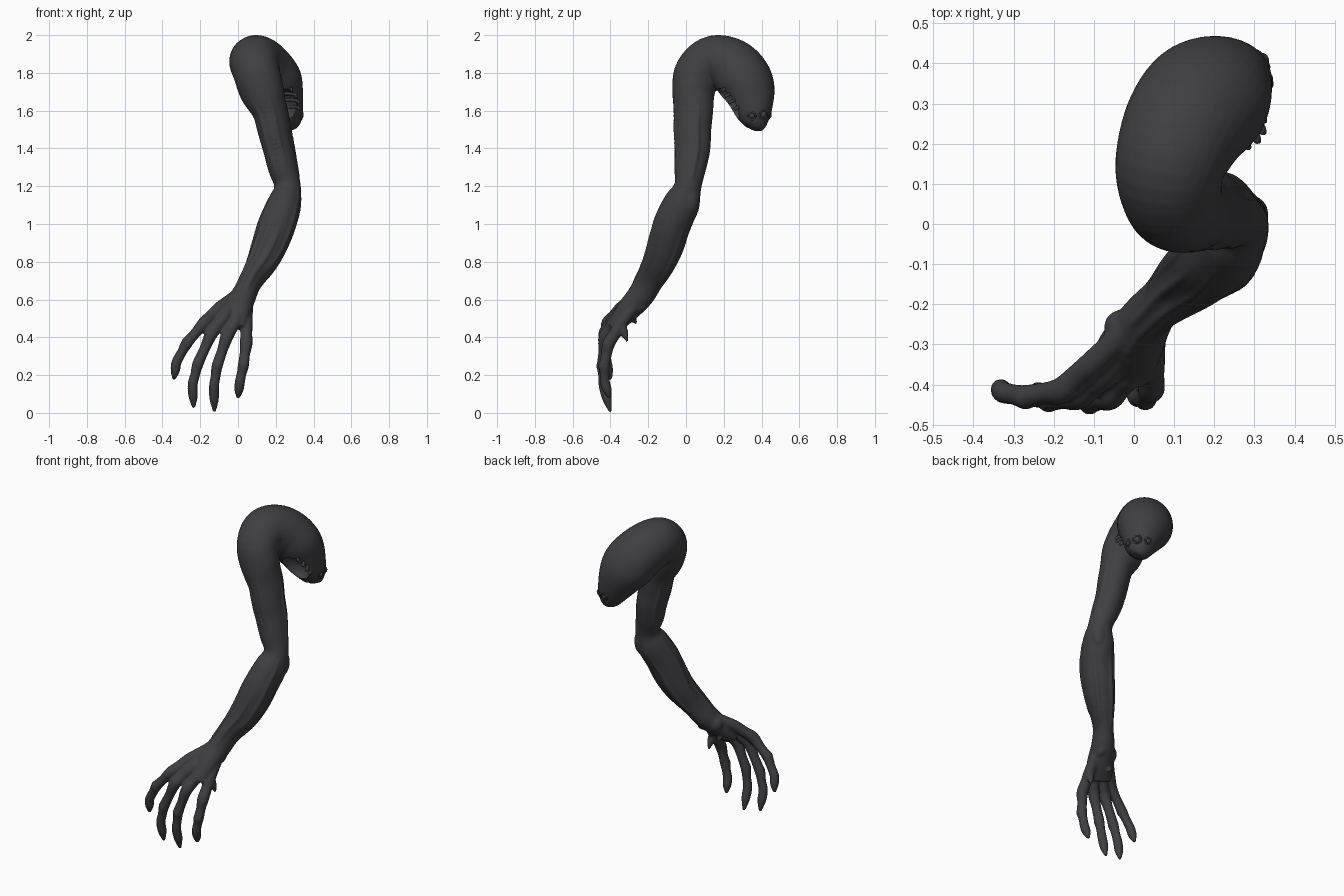
import bpy, bmesh, math
from mathutils import Vector, Matrix

if "Cube" in bpy.data.objects:
    bpy.data.objects.remove(bpy.data.objects["Cube"])

skin = bpy.data.materials.new("charcoal skin")
skin.diffuse_color = (0.05, 0.05, 0.055, 1)
skin.use_nodes = True
skin.node_tree.nodes["Principled BSDF"].inputs["Base Color"].default_value = skin.diffuse_color
LATERAL = Vector((1, -0.3, 0))


def smooth_path(pts, steps=6):
    """Catmull-Rom through rows of (x, y, z, side radius, depth radius)."""
    rows = []
    n = len(pts)
    for i in range(n - 1):
        p = [pts[max(0, min(n - 1, i + k))] for k in (-1, 0, 1, 2)]
        for s in range(steps):
            t = s / steps
            rows.append([0.5 * (2 * b + (c - a) * t + (2 * a - 5 * b + 4 * c - d) * t * t
                                + (3 * b - a - 3 * c + d) * t ** 3) for a, b, c, d in zip(*p)])
    return rows + [list(pts[-1])]


def frames(rows):
    out = []
    for i, r in enumerate(rows):
        t = Vector(rows[min(i + 1, len(rows) - 1)][:3]) - Vector(rows[max(i - 1, 0)][:3])
        t.normalize()
        l = LATERAL - t * LATERAL.dot(t)
        l.normalize()
        out.append((Vector(r[:3]), l, t.cross(l), max(r[3], 0.003), max(r[4], 0.003)))
    return out


def loft(bm, pts, sides=20, steps=6):
    fr = frames(smooth_path(pts, steps))
    rings = []
    for c, l, n, a, b in fr:
        rings.append([bm.verts.new(c + l * a * math.cos(k * math.tau / sides)
                                   + n * b * math.sin(k * math.tau / sides)) for k in range(sides)])
    for r, q in zip(rings, rings[1:]):
        for k in range(sides):
            j = (k + 1) % sides
            bm.faces.new((r[k], r[j], q[j], q[k]))
    bm.faces.new(rings[0][::-1])
    bm.faces.new(rings[-1])
    return fr


def tube(bm, pts, sides=10, steps=5):
    return loft(bm, [(*p[:3], p[3], p[3]) for p in pts], sides, steps)


def ball(bm, centre, size, rot=Matrix()):
    m = Matrix.Translation(centre) @ rot @ Matrix.Diagonal((*size, 1))
    bmesh.ops.create_icosphere(bm, subdivisions=3, radius=1, matrix=m)


def finish(bm, name):
    bmesh.ops.recalc_face_normals(bm, faces=bm.faces)
    me = bpy.data.meshes.new(name)
    bm.to_mesh(me)
    bm.free()
    ob = bpy.data.objects.new(name, me)
    bpy.context.collection.objects.link(ob)
    me.materials.append(skin)
    me.shade_smooth()
    return ob


def apply_all(ob):
    bpy.context.view_layer.objects.active = ob
    for m in list(ob.modifiers):
        bpy.ops.object.modifier_apply(modifier=m.name)


# Main limb: head tip, over the crown, down the arm to the palm
bm = bmesh.new()
limb = [
    (.285, .368, 1.50, .03, .028), (.275, .37, 1.53, .066, .062), (.243, .353, 1.62, .108, .112),
    (.19, .32, 1.74, .158, .145), (.13, .25, 1.83, .155, .147), (.09, .145, 1.86, .138, .138),
    (.098, .06, 1.80, .124, .122), (.128, .04, 1.70, .118, .112), (.168, .04, 1.60, .093, .105),
    (.19, .035, 1.50, .086, .10), (.213, .035, 1.40, .08, .095), (.236, .022, 1.30, .077, .086),
    (.262, .01, 1.20, .070, .072), (.247, -.022, 1.11, .088, .097), (.21, -.075, 1.0, .097, .098),
    (.175, -.105, .9, .092, .093), (.13, -.14, .8, .08, .083), (.070, -.193, .70, .058, .074),
    (.03, -.24, .62, .066, .07), (-.01, -.31, .54, .08, .06), (-.04, -.37, .46, .078, .036),
]
fr = loft(bm, limb, 32)

# Tendons lying on the skin: (angle, first row, last row, radius)
for ang, i0, i1, r in [(60, 84, 108, .014), (95, 80, 112, .015), (130, 82, 108, .013),
                       (20, 74, 100, .014), (165, 76, 100, .014), (240, 78, 104, .015),
                       (300, 80, 102, .014), (60, 42, 66, .012), (110, 40, 70, .013),
                       (330, 46, 72, .014), (200, 48, 70, .014)]:
    a = math.radians(ang)
    pts = []
    for i in range(i0, i1 + 1, 4):
        c, l, n, ra, rb = fr[i]
        p = c + (l * ra * math.cos(a) + n * rb * math.sin(a)) * 0.95
        pts.append((*p, r * (0.5 + 0.5 * math.sin(math.pi * (i - i0) / (i1 - i0)))))
    tube(bm, pts)

# Stitched ribs down the front of the upper arm
for k in range(11):
    t = k / 10
    ball(bm, (.15 + .055 * t, -.058 + .004 * t, 1.62 - .24 * t), (.024 - .012 * t, .011, .007))

# Elbow, wrist bumps
ball(bm, (.285, .025, 1.13), (.05, .048, .085))
ball(bm, (-.03, -.258, .58), (.045, .045, .05))
ball(bm, (.05, -.25, .59), (.032, .055, .06))

# Fingers: wrist, knuckle, two joints and a tapering tip
fingers = [
    [(.0, -.25, .63), (-.10, -.345, .555), (-.18, -.415, .475), (-.27, -.43, .37), (-.325, -.42, .27), (-.34, -.40, .175)],
    [(.01, -.27, .61), (-.07, -.375, .51), (-.14, -.43, .42), (-.212, -.437, .26), (-.24, -.43, .15), (-.235, -.405, .025)],
    [(.03, -.27, .61), (-.01, -.375, .49), (-.06, -.43, .40), (-.11, -.442, .25), (-.127, -.435, .14), (-.125, -.40, .005)],
    [(.05, -.25, .60), (.045, -.345, .47), (.043, -.41, .365), (.028, -.432, .25), (.01, -.43, .165), (0, -.405, .078)],
]
for f in fingers:
    rad = [.032, .033, .034, .03, .027, .008]
    rows = []
    for i, p in enumerate(f):
        rows.append((*p, rad[i]))
        if i < 5:
            q = Vector(p).lerp(Vector(f[i + 1]), 0.5)
            rows.append((*q, [.032, .032, .028, .026, .025][i]))
    tube(bm, rows, 14)
    for i in (2, 3):
        ball(bm, Vector(f[i]) + Vector((0, -.004, 0)), (.029, .029, .036))

# Spurs under the palm
for a, b, r in [((.05, -.34, .46), (.06, -.31, .375), .026), ((-.04, -.31, .54), (-.045, -.26, .47), .028)]:
    m = [(x + y) / 2 for x, y in zip(a, b)]
    tube(bm, [(*a, r), (*m, r * .8), (*b, .005)])

body = finish(bm, "head_arm_and_hand")
re = body.modifiers.new("fuse", 'REMESH')
re.mode = 'VOXEL'
re.voxel_size = 0.0075
re.use_smooth_shade = True
sm = body.modifiers.new("soften", 'SMOOTH')
sm.factor = 0.5
sm.iterations = 3

# Mouth hollow on the underside of the head
side = Vector((.86, -.5, 0)).normalized()
along = Vector((.06, .1, -.15)).normalized()
side = (side - along * side.dot(along)).normalized()
depth = along.cross(side)
if depth.y < 0:
    depth = -depth
rot = Matrix((side, along, side.cross(along))).transposed().to_4x4()
mouth = Vector((.245, .225, 1.635))
bm = bmesh.new()
ball(bm, mouth, (.07, .1, .07), rot)
cutter = finish(bm, "mouth_cutter")
cutter.hide_render = True
cut = body.modifiers.new("mouth", 'BOOLEAN')
cut.operation = 'DIFFERENCE'
cut.solver = 'EXACT'
cut.object = cutter
apply_all(body)
bpy.data.objects.remove(cutter)
body.data.shade_smooth()
bpy.context.view_layer.objects.active = body
body.select_set(True)
bpy.ops.object.shade_smooth_by_angle(angle=math.radians(40))

# Ribs arching across the mouth
bm = bmesh.new()
for k in range(4):
    s = (k - 1.5) / 2.4
    w = math.sqrt(1 - s * s)
    c = mouth + along * .1 * s
    pts = []
    for j in range(7):
        a = math.pi * j / 6
        p = c + side * .066 * w * math.cos(a) + depth * (.034 + .03 * w * math.sin(a))
        pts.append((*p, .009))
    tube(bm, pts, 8, 3)
finish(bm, "mouth_ribs")

# Three eyes with low rims on the head tip
bm = bmesh.new()
for target, r in [((.355, .345, 1.57), .02), ((.335, .42, 1.575), .024), ((.265, .455, 1.57), .02)]:
    ok, p, n, _ = body.closest_point_on_mesh(Vector(target))
    ball(bm, p - n * .009, (r * .85,) * 3)
    p = p - n * .003
    q = n.to_track_quat('Z', 'Y').to_matrix().to_4x4()
    grid = [[bm.verts.new(p + q @ Vector(((r + .005 * math.cos(v)) * math.cos(u),
                                          (r + .005 * math.cos(v)) * math.sin(u), .005 * math.sin(v))))
             for v in (j * math.tau / 8 for j in range(8))] for u in (i * math.tau / 24 for i in range(24))]
    for i in range(24):
        for j in range(8):
            g, h, e = grid[i], grid[(i + 1) % 24], (j + 1) % 8
            bm.faces.new((g[j], h[j], h[e], g[e]))
finish(bm, "eyes")
